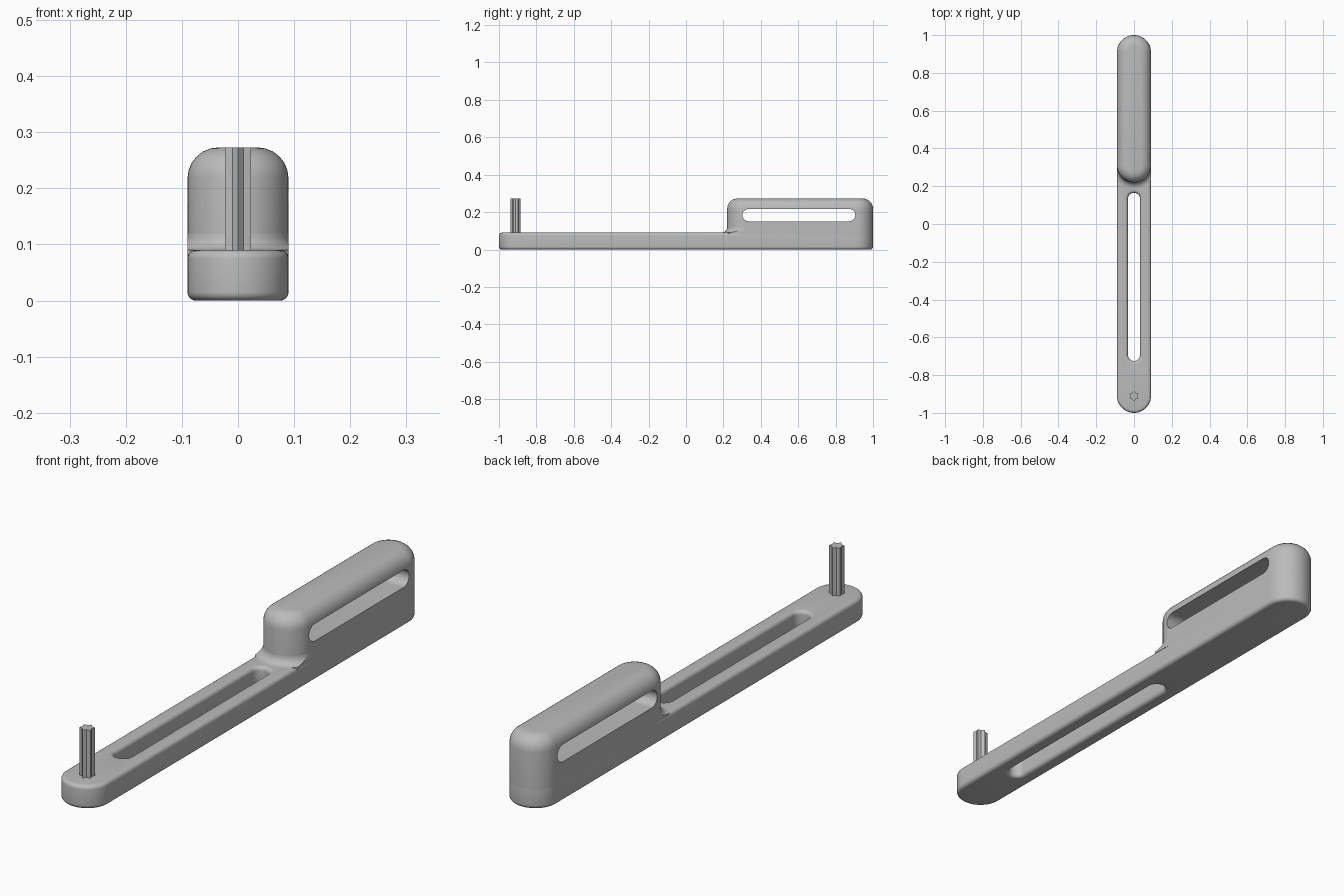
import bpy, bmesh
from math import sin, cos, pi, radians
from mathutils import Vector

cube = bpy.data.objects.get("Cube")
if cube:
    bpy.data.objects.remove(cube, do_unlink=True)

GREY = (0.5, 0.5, 0.5, 1)
grey = bpy.data.materials.new("satin_grey")
grey.use_nodes = True
grey.diffuse_color = GREY
grey.node_tree.nodes["Principled BSDF"].inputs["Base Color"].default_value = GREY

WIDTH = 0.09      # half width of the handle
BAR_TOP = 0.09
TOP = 0.273
SOFT = 0.015      # small edge rounding
STEPS = 6


def stadium(r, y0, y1, z, n=24):
    """Ring of a rounded slot shape whose end arcs are centred at y0 and y1."""
    ring = []
    for centre, start in ((y1, 0), (y0, pi)):
        for i in range(n + 1):
            a = start + pi * i / n
            ring.append((r * cos(a), centre + r * sin(a), z))
    return ring


def quarter(r):
    """(sideways, upward) steps of a quarter circle, from wall to flat."""
    angles = [pi / 2 * i / STEPS for i in range(STEPS + 1)]
    return [(r * (1 - cos(a)), r * sin(a)) for a in angles]


def loft(name, rings, closed=False, smooth=True, trim=None):
    """Skin a stack of rings; capped, or joined last to first when closed."""
    bm = bmesh.new()
    loops = [[bm.verts.new(p) for p in ring] for ring in rings]
    pairs = list(zip(loops, loops[1:]))
    if closed:
        pairs.append((loops[-1], loops[0]))
    else:
        bm.faces.new(loops[0])
        bm.faces.new(loops[-1])
    for a, b in pairs:
        for i in range(len(a)):
            j = (i + 1) % len(a)
            bm.faces.new((a[i], a[j], b[j], b[i]))
    if trim:
        for side in (-1, 1):
            cut = bmesh.ops.bisect_plane(
                bm, geom=bm.verts[:] + bm.edges[:] + bm.faces[:],
                plane_co=(side * trim, 0, 0), plane_no=(side, 0, 0), clear_outer=True)
            edges = [e for e in cut["geom_cut"] if isinstance(e, bmesh.types.BMEdge)]
            bmesh.ops.holes_fill(bm, edges=edges)
    bmesh.ops.recalc_face_normals(bm, faces=bm.faces[:])
    mesh = bpy.data.meshes.new(name)
    bm.to_mesh(mesh)
    bm.free()
    mesh.materials.append(grey)
    obj = bpy.data.objects.new(name, mesh)
    bpy.context.collection.objects.link(obj)
    if smooth:
        shade(obj)
    return obj


def shade(obj):
    bpy.ops.object.select_all(action="DESELECT")
    obj.select_set(True)
    bpy.context.view_layer.objects.active = obj
    bpy.ops.object.shade_smooth_by_angle(angle=radians(35))


# Slotted bar: outer wall upwards, then slot wall downwards, all edges rounded
END = 1 - WIDTH
soft = quarter(SOFT)


def outer(inset, z):
    return stadium(WIDTH - inset, -END, END, z)


def slot(flare, z):
    return stadium(0.032 + flare, -0.693, 0.133, z)


rings = [outer(d, SOFT - h) for d, h in reversed(soft)]
rings += [outer(d, BAR_TOP - SOFT + h) for d, h in soft]
rings += [slot(d, BAR_TOP - SOFT + h) for d, h in reversed(soft)]
rings += [slot(d, SOFT - h) for d, h in soft]
loft("slotted_bar", rings, closed=True)

# Raised grip with a large rounding on top
GRIP_Y = 0.22 + WIDTH
CROWN = 0.055
rings = [stadium(WIDTH, GRIP_Y, END, BAR_TOP - SOFT)]
rings += [stadium(WIDTH - d, GRIP_Y, END, TOP - CROWN + h) for d, h in quarter(CROWN)]
grip = loft("raised_grip", rings, smooth=False)

# Long window through the grip from side to side
rings = [[(x, y, 0.184 + u) for u, y, _ in stadium(0.033, 0.335, 0.872, 0)]
         for x in (-0.2, 0.2)]
cutter = loft("window_cutter", rings, smooth=False)
window = grip.modifiers.new("window", "BOOLEAN")
window.operation = "DIFFERENCE"
window.solver = "EXACT"
window.object = cutter
bpy.context.view_layer.objects.active = grip
bpy.ops.object.modifier_apply(modifier=window.name)
bpy.data.objects.remove(cutter, do_unlink=True)
shade(grip)

# Concave fillet where the grip front meets the bar, trimmed at the sides
FILLET = 0.03
rings = [stadium(WIDTH + FILLET, GRIP_Y, GRIP_Y + 0.01, BAR_TOP - 0.008)]
for i in range(STEPS + 1):
    a = pi / 2 * i / STEPS
    rings.append(stadium(WIDTH + FILLET * (1 - sin(a)), GRIP_Y, GRIP_Y + 0.01,
                         BAR_TOP + FILLET * (1 - cos(a))))
loft("grip_fillet", rings, trim=WIDTH)

# Six-pointed fluted drive post
def star(z):
    radii = (0.019, 0.027)
    return [(radii[i % 2] * cos(pi * i / 6), -0.911 + radii[i % 2] * sin(pi * i / 6), z)
            for i in range(12)]


loft("drive_post", [star(BAR_TOP - 0.02), star(TOP)], smooth=False)
